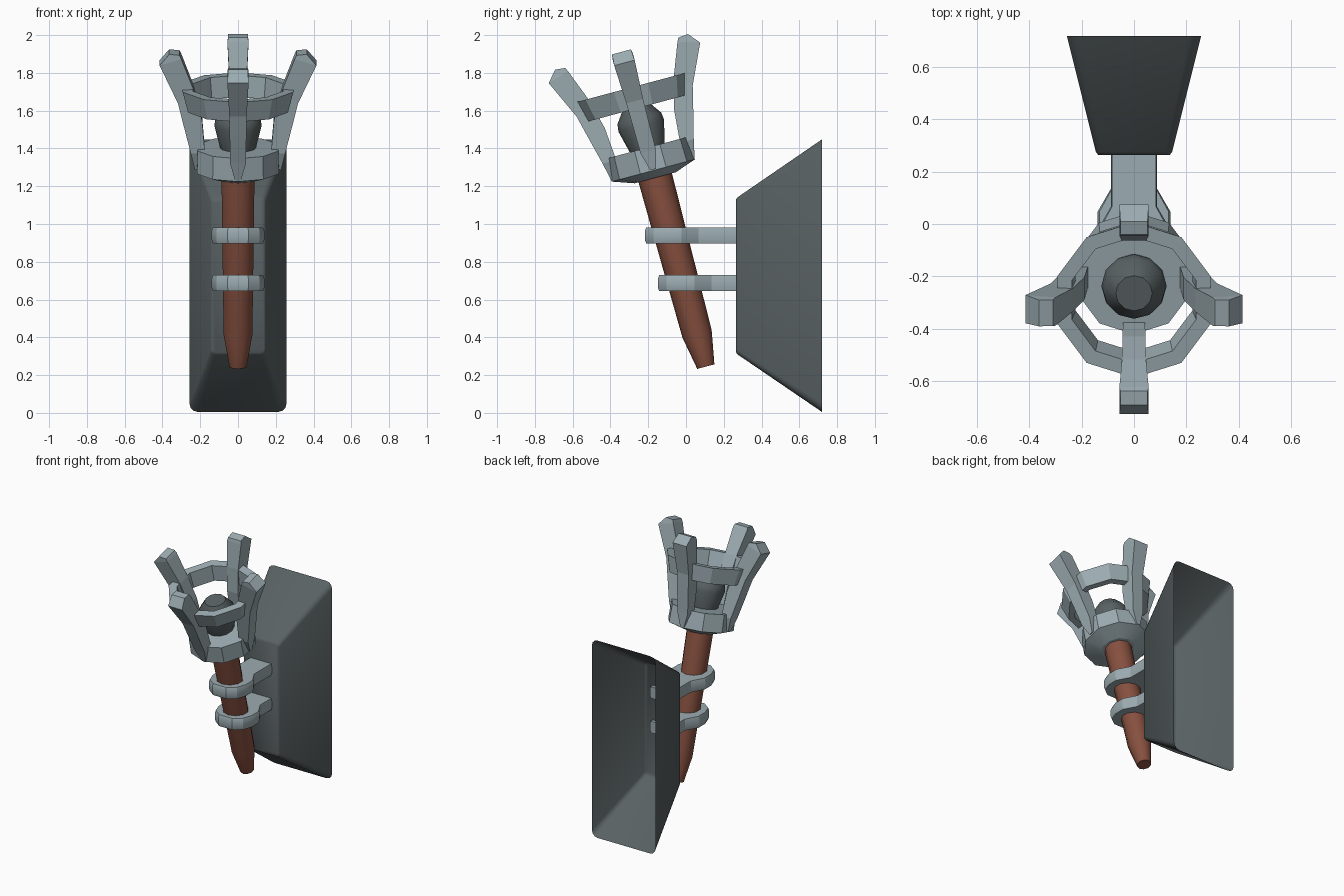
import bpy, bmesh, math
from mathutils import Matrix, Vector

cube = bpy.data.objects.get("Cube")
if cube:
    bpy.data.objects.remove(cube, do_unlink=True)


def material(name, color):
    m = bpy.data.materials.new(name)
    m.use_nodes = True
    m.diffuse_color = (*color, 1)
    m.node_tree.nodes["Principled BSDF"].inputs["Base Color"].default_value = (*color, 1)
    return m


steel = material("light steel", (0.33, 0.41, 0.44))
iron = material("dark iron", (0.10, 0.12, 0.125))
wood = material("red brown wood", (0.24, 0.08, 0.05))

# The torch leans forward; its parts are built upright around this axis
LEAN = Matrix.Translation((0, 0.105, 0.245)) @ Matrix.Rotation(math.radians(15), 4, 'X')


def finish(name, bm, mat, matrix=None, smooth=None):
    bmesh.ops.recalc_face_normals(bm, faces=bm.faces)
    mesh = bpy.data.meshes.new(name)
    bm.to_mesh(mesh)
    bm.free()
    mesh.materials.append(mat)
    obj = bpy.data.objects.new(name, mesh)
    bpy.context.scene.collection.objects.link(obj)
    if matrix:
        obj.matrix_world = matrix
    if smooth:
        bpy.ops.object.select_all(action='DESELECT')
        obj.select_set(True)
        bpy.context.view_layer.objects.active = obj
        bpy.ops.object.shade_smooth_by_angle(angle=math.radians(smooth))
    return obj


def loft(loops, cap_start=True, cap_end=True, closed=False):
    """Skin a list of equal-length point loops."""
    bm = bmesh.new()
    rings = [[bm.verts.new(p) for p in loop] for loop in loops]
    pairs = list(zip(rings, rings[1:]))
    if closed:
        pairs.append((rings[-1], rings[0]))
    for a, b in pairs:
        for i in range(len(a)):
            j = (i + 1) % len(a)
            bm.faces.new((a[i], a[j], b[j], b[i]))
    if not closed:
        if cap_start:
            bm.faces.new(rings[0])
        if cap_end:
            bm.faces.new(rings[-1])
    return bm


def turned(profile, sides, closed=False):
    """Lathe (radius, height) points, one corner facing the back."""
    angles = [math.pi / 2 + math.tau * i / sides for i in range(sides)]
    return loft([[(r * math.cos(a), r * math.sin(a), h) for a in angles]
                 for r, h in profile], closed=closed)


# Handle, basket floor, burner and basket band
finish("handle", turned([(0.047, 0), (0.08, 0.18), (0.092, 1.06)], 10), wood, LEAN, 40)
finish("basket_floor", turned([(0.113, 1.035), (0.228, 1.075), (0.224, 1.2)], 10),
       steel, LEAN, 20)
finish("burner", turned([(0.09, 1.18), (0.125, 1.32), (0.12, 1.36), (0.07, 1.43)], 12),
       iron, LEAN, 40)
finish("basket_band", turned([(0.278, 1.415), (0.308, 1.53), (0.25, 1.53), (0.235, 1.415)],
                             10, closed=True), steel, LEAN, 20)

# Four prongs: inner radius, inner height, outer radius, outer height, half width
PRONG = [(0.19, 1.10, 0.228, 1.08, 0.015),
         (0.175, 1.18, 0.25, 1.18, 0.042),
         (0.19, 1.36, 0.29, 1.34, 0.044),
         (0.235, 1.53, 0.318, 1.455, 0.046),
         (0.30, 1.70, 0.415, 1.665, 0.056),
         (0.31, 1.72, 0.364, 1.725, 0.052)]
for i, side in enumerate(("back", "right", "front", "left")):
    loops = [[(-w, ri, hi), (w, ri, hi), (w, ro, ho), (-w, ro, ho)]
             for ri, hi, ro, ho, w in PRONG]
    finish(side + "_prong", loft(loops), steel,
           LEAN @ Matrix.Rotation(math.pi / 2 * i, 4, 'Z'))

# Straps: a collar round the handle running back into the wall mount
HALF = [(0.055, -0.135), (0.115, -0.09), (0.14, -0.02), (0.14, 0.06), (0.088, 0.15)]
for name, z, y in (("upper_strap", 0.94, -0.083), ("lower_strap", 0.687, -0.014)):
    right = [(x, y + d) for x, d in HALF] + [(0.088, 0.29)]
    outline = right + [(-x, d) for x, d in reversed(right)]

    def level(dz, scale):
        return [(x * scale, y + (d - y) * scale if d < y else d, z + dz) for x, d in outline]

    finish(name, loft([level(-0.042, 0.95), level(-0.022, 1),
                       level(0.022, 1), level(0.042, 0.95)]), steel, smooth=25)


# Wall mount: a hollow tapered shell, open at the wall
def rounded_rect(y, half_w, low, high, r):
    pts = []
    for k, (sx, z) in enumerate(((1, high - r), (-1, high - r), (-1, low + r), (1, low + r))):
        for step in range(4):
            a = math.pi / 2 * (k + step / 3)
            pts.append(Vector((sx * (half_w - r) + r * math.cos(a), y, z + r * math.sin(a))))
    return pts


mount = loft([rounded_rect(0.265, 0.137, 0.32, 1.13, 0.02),
              rounded_rect(0.275, 0.146, 0.308, 1.143, 0.025),
              rounded_rect(0.72, 0.257, 0.005, 1.448, 0.045)], cap_end=False)
finish("wall_mount", mount, iron, smooth=80)
